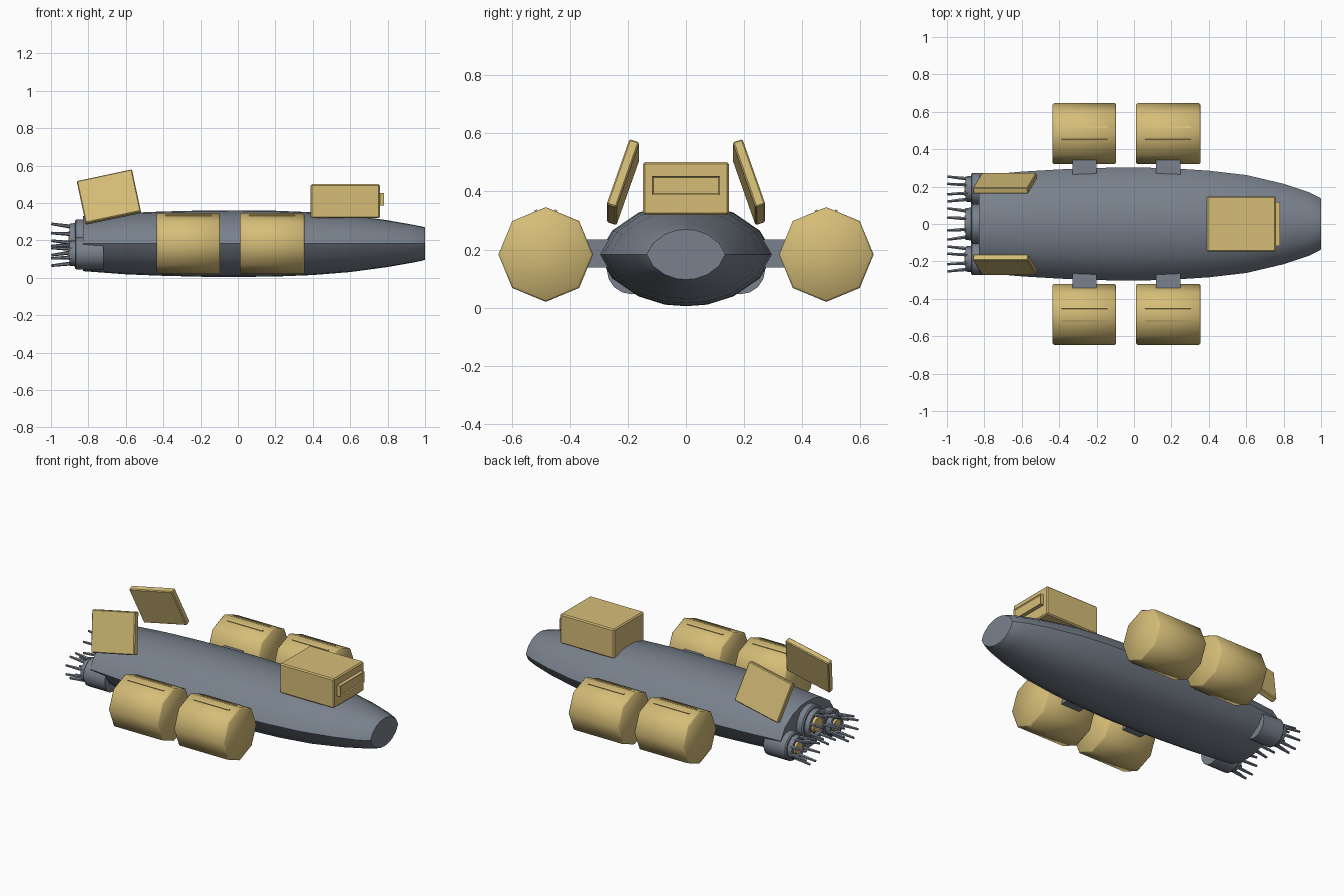
import bpy, bmesh
from math import sin, cos, pi, radians
from mathutils import Matrix, Vector

old = bpy.data.objects.get("Cube")
if old:
    bpy.data.objects.remove(old, do_unlink=True)


def material(name, rgb):
    m = bpy.data.materials.new(name)
    m.use_nodes = True
    m.diffuse_color = (*rgb, 1)
    m.node_tree.nodes["Principled BSDF"].inputs["Base Color"].default_value = (*rgb, 1)
    return m


GREY = material("slate grey", (0.19, 0.22, 0.265))
GOLD = material("pale gold", (0.67, 0.51, 0.187))


def finish(name, bm, mat, angle=None):
    bmesh.ops.recalc_face_normals(bm, faces=bm.faces)
    mesh = bpy.data.meshes.new(name)
    bm.to_mesh(mesh)
    bm.free()
    mesh.materials.append(mat)
    ob = bpy.data.objects.new(name, mesh)
    bpy.context.collection.objects.link(ob)
    if angle:
        bpy.ops.object.select_all(action='DESELECT')
        ob.select_set(True)
        bpy.context.view_layer.objects.active = ob
        bpy.ops.object.shade_smooth_by_angle(angle=radians(angle))
    return ob


def loft(name, rings, mat, angle):
    """Skin a row of equal rings and close both ends."""
    bm = bmesh.new()
    rows = [[bm.verts.new(p) for p in ring] for ring in rings]
    n = len(rows[0])
    for a, b in zip(rows, rows[1:]):
        for i in range(n):
            j = (i + 1) % n
            bm.faces.new((a[i], a[j], b[j], b[i]))
    bm.faces.new(rows[0])
    bm.faces.new(rows[-1])
    return finish(name, bm, mat, angle)


def turned(name, profile, y, z, sides, mat, angle=50):
    """Revolve (x, radius) pairs about a line parallel to x."""
    rings = [[(x, y + r * cos(2 * pi * i / sides), z + r * sin(2 * pi * i / sides))
              for i in range(sides)] for x, r in profile]
    return loft(name, rings, mat, angle)


def box(name, size, centre, mat, rot=Matrix(), bevel=0.0):
    bm = bmesh.new()
    bmesh.ops.create_cube(bm, size=1)
    bmesh.ops.scale(bm, vec=size, verts=bm.verts)
    if bevel:
        bmesh.ops.bevel(bm, geom=bm.edges[:], offset=bevel, segments=1, affect='EDGES')
    bmesh.ops.transform(bm, matrix=Matrix.Translation(centre) @ rot, verts=bm.verts)
    return finish(name, bm, mat)


AXIS = 0.183

# Hull: a lens-shaped section scaled along its length (x, half width, half height)
quarter = [(1, 0), (0.84, 0.46), (0.54, 0.81), (0.24, 0.97)]
upper = quarter + [(0, 1)] + [(-u, v) for u, v in reversed(quarter)]
section = upper + [(u, -v) for u, v in reversed(upper[1:-1])]
stations = [(-0.83, 0.26, 0.147), (-0.6, 0.28, 0.164), (-0.4, 0.292, 0.172),
            (-0.2, 0.3, 0.177), (0, 0.303, 0.178), (0.2, 0.298, 0.176),
            (0.4, 0.285, 0.168), (0.6, 0.262, 0.152), (0.8, 0.215, 0.125),
            (0.93, 0.172, 0.102), (0.99, 0.143, 0.09), (1, 0.135, 0.086)]
loft("hull", [[(x, w * u, AXIS + h * v) for u, v in section] for x, w, h in stations],
     GREY, 42)

# Side tanks, with their struts and the slim rails either side of the top ridge
R = 0.163
for side, label in ((-1, "front"), (1, "back")):
    for x0, x1, end in ((-0.435, -0.095, "rear"), (0.01, 0.355, "fore")):
        tag = f"{label}_{end}"
        y, mid = side * 0.483, (x0 + x1) / 2
        turned(f"tank_{tag}", [(x0, R - 0.008), (x0 + 0.008, R), (x1 - 0.008, R),
                               (x1, R - 0.008)], y, AXIS, 8, GOLD, 48)
        box(f"strut_{tag}", (0.13, 0.17, 0.096), (mid, side * 0.29, AXIS + 0.003), GREY)
        for s in (-1, 1):
            tilt = Matrix.Rotation(radians(-22.5 * s), 4, 'X')
            box(f"tank_rail_{tag}", (0.245, 0.01, 0.008),
                (mid, y + s * 0.034, AXIS + R - 0.0135), GOLD, tilt)

# Dorsal box with a recessed plate on its nose side
box("dorsal_box", (0.37, 0.295, 0.182), (0.573, 0, 0.41), GOLD, bevel=0.007)
plate = bmesh.new()
bmesh.ops.create_cube(plate, size=1)
bmesh.ops.scale(plate, vec=(0.026, 0.234, 0.066), verts=plate.verts)
bmesh.ops.translate(plate, vec=(0.768, 0, 0.421), verts=plate.verts)
plate.normal_update()
nose_face = max(plate.faces, key=lambda f: f.normal.x)
bmesh.ops.inset_region(plate, faces=[nose_face], thickness=0.008, depth=-0.006)
finish("dorsal_box_plate", plate, GOLD)

# Canted tail panels
for side, label in ((-1, "front"), (1, "back")):
    rot = Matrix.Rotation(radians(-12), 4, 'Y') @ Matrix.Rotation(radians(19 * side), 4, 'X')
    box(f"tail_panel_{label}", (0.302, 0.036, 0.243), (-0.69, side * 0.217, 0.432),
        GOLD, rot, 0.005)

# Engines: body, stepped collar, gold core and a splayed ring of prongs
for label, y, z, r, x0 in (("front", -0.187, 0.132, 0.086, -0.72),
                           ("middle", 0, 0.205, 0.108, -0.75),
                           ("back", 0.187, 0.132, 0.086, -0.72)):
    turned(f"engine_{label}", [(x0, r), (-0.865, r), (-0.872, r * 0.93), (-0.872, r * 0.82),
                               (-0.9, r * 0.78), (-0.9, r * 0.6), (-0.88, r * 0.55)],
           y, z, 16, GREY, 35)
    turned(f"engine_core_{label}", [(-0.875, r * 0.5), (-0.905, r * 0.42)], y, z, 12, GOLD)
    for i in range(8):
        a = 2 * pi * (i + 0.5) / 8
        out = Vector((0, cos(a), sin(a)))
        start = Vector((-0.885, y, z)) + out * r * 0.68
        stop = Vector((-0.998, y, z)) + out * r * 0.84
        prong = bmesh.new()
        bmesh.ops.create_cone(prong, cap_ends=True, segments=6, radius1=0.011,
                              radius2=0.007, depth=(stop - start).length)
        turn = (stop - start).to_track_quat('Z', 'Y').to_matrix().to_4x4()
        bmesh.ops.transform(prong, matrix=Matrix.Translation((start + stop) / 2) @ turn,
                            verts=prong.verts)
        finish(f"engine_prong_{label}", prong, GREY)
